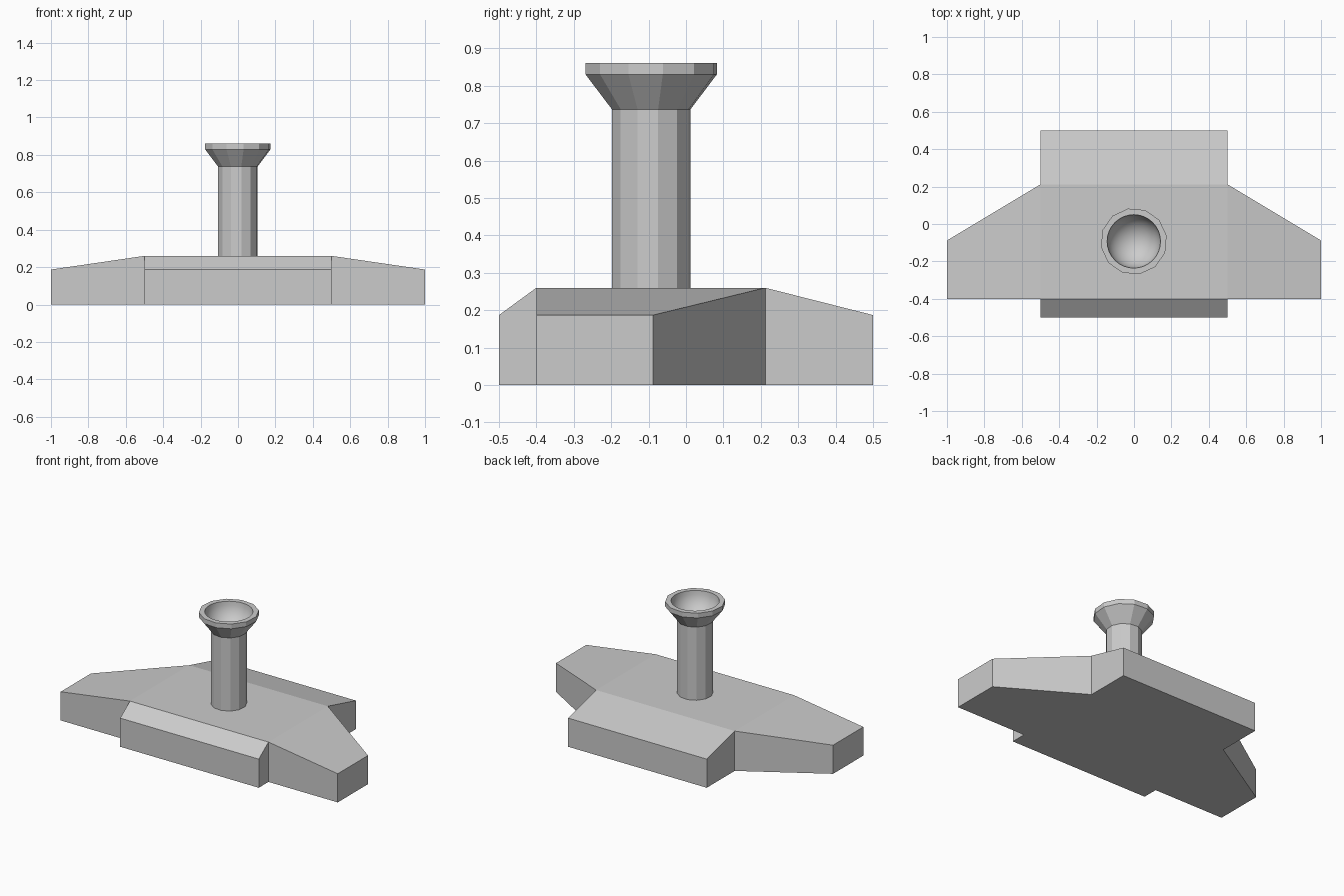
import bpy, bmesh, math

if "Cube" in bpy.data.objects:
    bpy.data.objects.remove(bpy.data.objects["Cube"])

CX, CY = -0.001, -0.093   # axis of the post


def finish(bm, name):
    bmesh.ops.recalc_face_normals(bm, faces=bm.faces[:])
    me = bpy.data.meshes.new(name)
    bm.to_mesh(me)
    bm.free()
    ob = bpy.data.objects.new(name, me)
    bpy.context.collection.objects.link(ob)
    return ob


# Base: sloped top surface pulled down to the ground
bm = bmesh.new()
HIGH, LOW = 0.26, 0.187
rows = []
for y, z in [(-0.5, LOW), (-0.4, HIGH), (0.212, HIGH), (0.5, LOW)]:
    rows.append([bm.verts.new((x, y, z)) for x in (-0.5, 0.5)])
for a, b in zip(rows, rows[1:]):
    bm.faces.new((a[0], a[1], b[1], b[0]))
for side, x in enumerate((-1, 1)):
    front = bm.verts.new((x, -0.4, LOW))
    back = bm.verts.new((x, -0.088, LOW))
    quad = [rows[1][side], front, back, rows[2][side]]
    bm.faces.new(quad if x > 0 else quad[::-1])
ext = bmesh.ops.extrude_face_region(bm, geom=bm.faces[:])
for v in ext["geom"]:
    if isinstance(v, bmesh.types.BMVert):
        v.co.z = 0
finish(bm, "base")

# Post: twelve-sided shaft flaring into a cup
bm = bmesh.new()
SIDES = 12
rings = []
for r, z in [(0.1065, 0.25), (0.1065, 0.737), (0.178, 0.83), (0.178, 0.861)]:
    angles = [math.radians(10 + 360 * i / SIDES) for i in range(SIDES)]
    rings.append([bm.verts.new((CX + r * math.cos(a), CY + r * math.sin(a), z)) for a in angles])
for lo, hi in zip(rings, rings[1:]):
    for i in range(SIDES):
        j = (i + 1) % SIDES
        bm.faces.new((lo[i], lo[j], hi[j], hi[i]))
bm.faces.new(rings[0][::-1])
bm.faces.new(rings[-1])
post = finish(bm, "post_with_cup")

# Round bowl hollowed out of the cup
bpy.ops.mesh.primitive_uv_sphere_add(segments=32, ring_count=16, radius=0.143,
                                     location=(CX, CY, 0.863))
cutter = bpy.context.object
cutter.name = "bowl_cutter"
bpy.ops.object.shade_smooth()
cutter.hide_render = True
cutter.hide_set(True)
mod = post.modifiers.new("bowl", "BOOLEAN")
mod.operation = "DIFFERENCE"
mod.solver = "EXACT"
mod.object = cutter

# Smooth bowl, crisp facets elsewhere
bpy.ops.object.select_all(action="DESELECT")
post.select_set(True)
bpy.context.view_layer.objects.active = post
bpy.ops.object.modifier_apply(modifier="bowl")
bpy.data.objects.remove(cutter)
bpy.ops.object.shade_smooth_by_angle(angle=math.radians(20))
